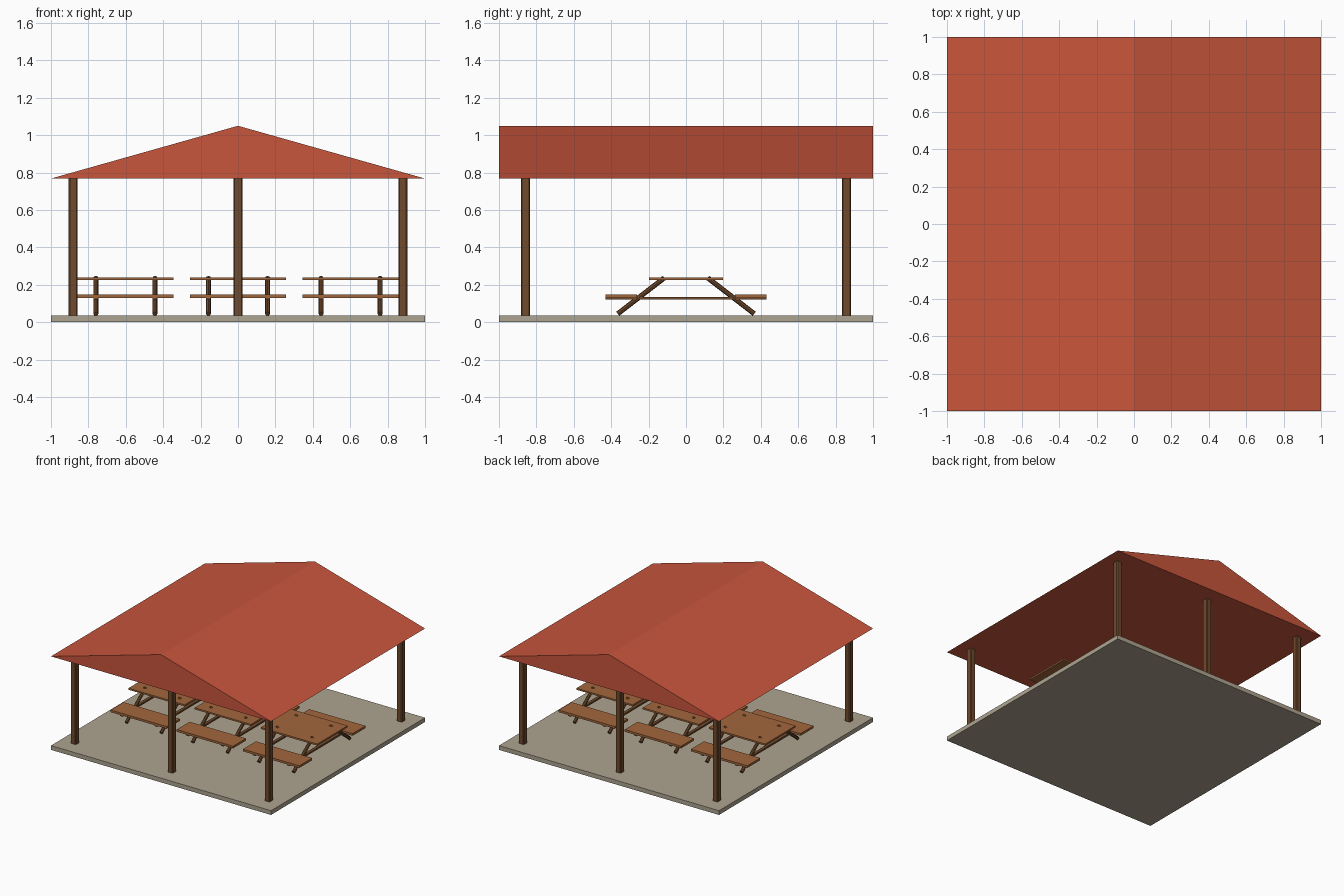
import bpy, bmesh, math
from mathutils import Vector

if "Cube" in bpy.data.objects:
    bpy.data.objects.remove(bpy.data.objects["Cube"])


def material(name, rgb):
    m = bpy.data.materials.new(name)
    m.diffuse_color = (*rgb, 1)
    m.use_nodes = True
    m.node_tree.nodes["Principled BSDF"].inputs["Base Color"].default_value = m.diffuse_color
    return m


ROOF = material("roof_red", (0.58, 0.092, 0.045))
STONE = material("concrete", (0.42, 0.37, 0.28))
PLANK = material("plank_wood", (0.36, 0.135, 0.045))
DARK = material("dark_wood", (0.16, 0.068, 0.025))


def finish(bm, name, mat):
    bmesh.ops.recalc_face_normals(bm, faces=bm.faces)
    mesh = bpy.data.meshes.new(name)
    bm.to_mesh(mesh)
    bm.free()
    mesh.materials.append(mat)
    obj = bpy.data.objects.new(name, mesh)
    bpy.context.collection.objects.link(obj)
    return obj


def box(name, mat, x, y, z, bevel=0):
    """Box from (min, max) ranges, optionally with chamfered upright edges."""
    bm = bmesh.new()
    bmesh.ops.create_cube(bm, size=1)
    for v in bm.verts:
        v.co = [r[0] if c < 0 else r[1] for c, r in zip(v.co, (x, y, z))]
    if bevel:
        upright = [e for e in bm.edges
                   if abs(e.verts[0].co.z - e.verts[1].co.z) > 1e-4]
        bmesh.ops.bevel(bm, geom=upright, offset=bevel, segments=1, affect='EDGES')
    return finish(bm, name, mat)


def rod(name, mat, a, b, radius, sides=8):
    """Straight faceted rod between two points."""
    a, b = Vector(a), Vector(b)
    bm = bmesh.new()
    bmesh.ops.create_cone(bm, cap_ends=True, segments=sides, radius1=radius,
                          radius2=radius, depth=(b - a).length)
    turn = (b - a).to_track_quat('Z', 'Y')
    for v in bm.verts:
        v.co = turn @ v.co + (a + b) / 2
    return finish(bm, name, mat)


# Floor slab
box("floor_slab", STONE, (-1, 1), (-1, 1), (0, 0.035))

# Closed gable roof with its ridge along y
bm = bmesh.new()
gable = bm.faces.new([bm.verts.new(p) for p in
                      ((-1, -1, 0.768), (1, -1, 0.768), (0, -1, 1.05))])
end = bmesh.ops.extrude_face_region(bm, geom=[gable])["geom"]
bmesh.ops.translate(bm, vec=(0, 2, 0),
                    verts=[g for g in end if isinstance(g, bmesh.types.BMVert)])
if not gable.is_valid or len(bm.faces) < 5:
    bm.faces.new([v for v in bm.verts if v.co.y < 0])
finish(bm, "gable_roof", ROOF)

# Posts along the front and back
for x in (-0.881, 0, 0.881):
    for y in (-0.858, 0.858):
        box("roof_post", DARK, (x - 0.024, x + 0.024), (y - 0.024, y + 0.024),
            (0.035, 0.77), 0.006)

# Picnic tables
for cx in (-0.602, 0, 0.602):
    span = (cx - 0.256, cx + 0.256)
    box("table_top", PLANK, span, (-0.197, 0.197), (0.225, 0.238))
    for s in (-1, 1):
        box("bench_seat", PLANK, span, sorted((s * 0.262, s * 0.43)), (0.13, 0.148))
    for lx in (cx - 0.158, cx + 0.158):
        box("cross_beam", DARK, (lx - 0.012, lx + 0.012), (-0.43, 0.43), (0.122, 0.136))
        for s in (-1, 1):
            rod("slanted_leg", DARK, (lx, s * 0.365, 0.045),
                (lx, s * 0.116, 0.237), 0.0135)
